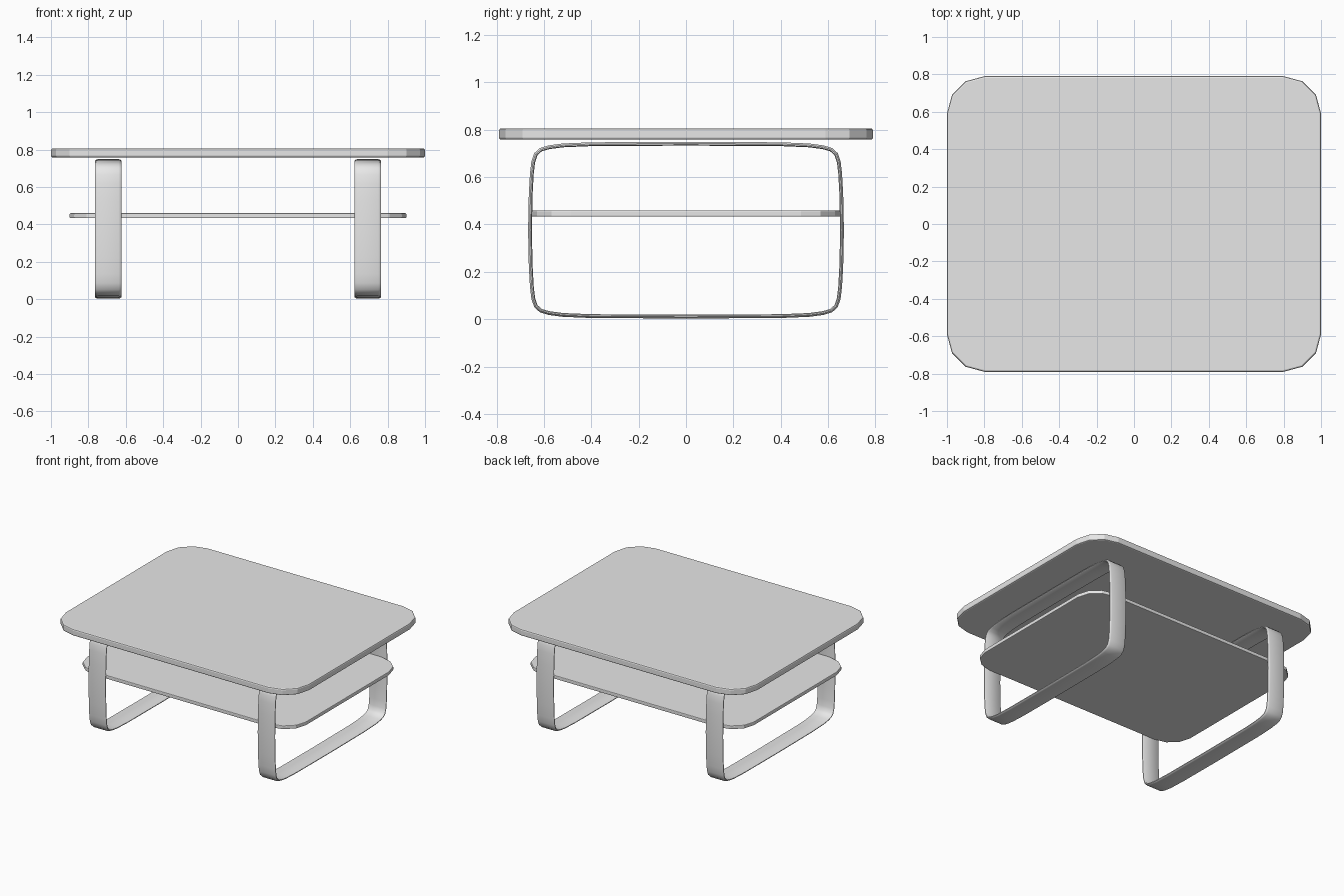
import bpy
import bmesh
from math import sin, cos, pi, radians
from mathutils import Vector

cube = bpy.data.objects.get("Cube")
if cube:
    bpy.data.objects.remove(cube, do_unlink=True)

GREY = (0.8, 0.8, 0.8, 1)
mat = bpy.data.materials.new("light_grey")
mat.use_nodes = True
mat.diffuse_color = GREY
mat.node_tree.nodes["Principled BSDF"].inputs["Base Color"].default_value = GREY


def make_object(name, bm):
    bmesh.ops.recalc_face_normals(bm, faces=bm.faces)
    mesh = bpy.data.meshes.new(name)
    bm.to_mesh(mesh)
    bm.free()
    mesh.materials.append(mat)
    obj = bpy.data.objects.new(name, mesh)
    bpy.context.collection.objects.link(obj)
    return obj


def board(name, half_x, half_y, corner_x, corner_y, bottom, top, chamfer):
    """Flat slab with faceted round corners and a chamfered rim."""
    outline = []
    for quarter, (sx, sy) in enumerate([(1, 1), (-1, 1), (-1, -1), (1, -1)]):
        for step in range(4):
            a = (quarter + step / 3) * pi / 2
            outline.append((sx * (half_x - corner_x) + corner_x * cos(a),
                            sy * (half_y - corner_y) + corner_y * sin(a)))
    bm = bmesh.new()
    face = bm.faces.new([bm.verts.new((x, y, bottom)) for x, y in outline])
    grown = bmesh.ops.extrude_face_region(bm, geom=[face])
    lifted = [v for v in grown["geom"] if isinstance(v, bmesh.types.BMVert)]
    bmesh.ops.translate(bm, verts=lifted, vec=(0, 0, top - bottom))
    rim = [e for e in bm.edges if abs(e.verts[0].co.z - e.verts[1].co.z) < 1e-5]
    bmesh.ops.bevel(bm, geom=rim, offset=chamfer, segments=2, profile=0.5,
                    affect='EDGES')
    return make_object(name, bm)


def leg_loop(name, x):
    """Flat band swept around a softly rounded rectangle in the y-z plane."""
    quarter = [(0.667, 0), (0.664, 0.15), (0.659, 0.24), (0.653, 0.29),
               (0.641, 0.325), (0.617, 0.347), (0.58, 0.358),
               (0.52, 0.366), (0.40, 0.371), (0, 0.373)]
    half = quarter + [(-y, z) for y, z in quarter[-2::-1]]
    path = [Vector(p) for p in half + [(y, -z) for y, z in half[-2:0:-1]]]
    # Section as (offset across the band, depth inward from the outer face)
    side = [(0.056, 0), (0.065, 0.003), (0.07, 0.007), (0.07, 0.012), (0.064, 0.016)]
    section = side + [(-w, d) for w, d in reversed(side)]
    bm = bmesh.new()
    rings = []
    for i, p in enumerate(path):
        before = (p - path[i - 1]).normalized()
        after = (path[(i + 1) % len(path)] - p).normalized()
        tangent = (before + after).normalized()
        inward = Vector((-tangent.y, tangent.x))
        ring = []
        for w, d in section:
            q = p + inward * d
            ring.append(bm.verts.new((x + w, q.x, q.y + 0.376)))
        rings.append(ring)
    for i, ring in enumerate(rings):
        previous = rings[i - 1]
        for j in range(len(section)):
            bm.faces.new((previous[j - 1], previous[j], ring[j], ring[j - 1]))
    obj = make_object(name, bm)
    bpy.ops.object.select_all(action='DESELECT')
    obj.select_set(True)
    bpy.context.view_layer.objects.active = obj
    bpy.ops.object.shade_smooth_by_angle(angle=radians(50))
    return obj


# Boards
board("table_top", 1.0, 0.79, 0.2, 0.2, 0.758, 0.806, 0.009)
board("lower_shelf", 0.9, 0.651, 0.18, 0.165, 0.433, 0.46, 0.005)

# Band legs
for name, side in (("left_leg_loop", 1), ("right_leg_loop", -1)):
    leg_loop(name, side * 0.694)
